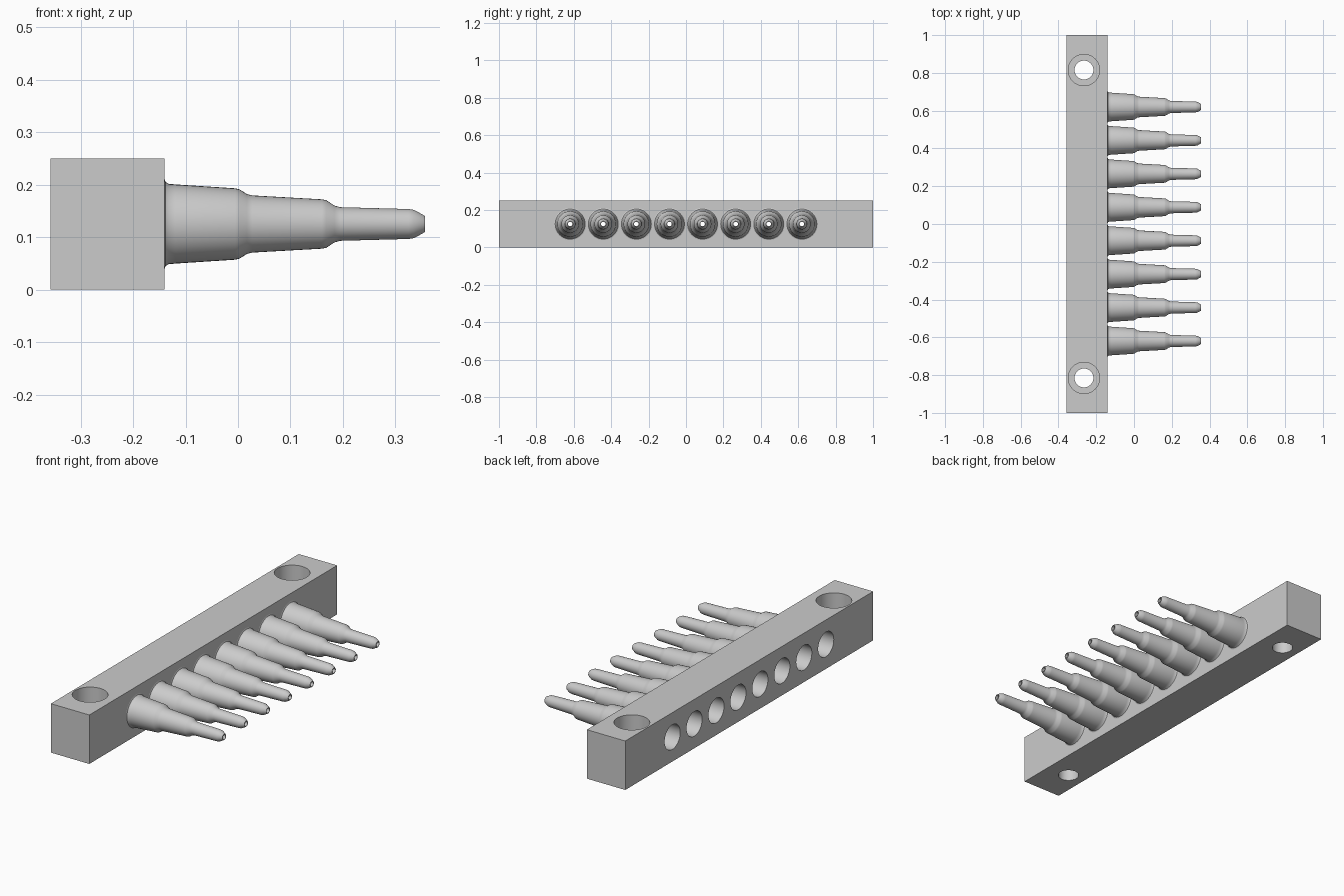
import bpy, bmesh, math
from mathutils import Matrix, Vector

cube = bpy.data.objects.get("Cube")
if cube:
    bpy.data.objects.remove(cube, do_unlink=True)

SEGMENTS = 40
X_BACK, X_FACE, HEIGHT = -0.357, -0.14, 0.25
MID_Z = HEIGHT / 2
PITCH = 0.177
BORE = 0.063
NOZZLE_YS = [(i - 3.5) * PITCH for i in range(8)]

grey = bpy.data.materials.new("light grey")
grey.use_nodes = True
colour = (0.6, 0.6, 0.6, 1)
grey.diffuse_color = colour
grey.node_tree.nodes["Principled BSDF"].inputs["Base Color"].default_value = colour


def lathe(bm, profile, matrix, caps=False):
    """Revolve (distance, radius) points about local z, then place with matrix."""
    rings = []
    for d, r in profile:
        rings.append([bm.verts.new(matrix @ Vector((
            r * math.cos(2 * math.pi * k / SEGMENTS),
            r * math.sin(2 * math.pi * k / SEGMENTS), d)))
            for k in range(SEGMENTS)])
    for a, b in zip(rings, rings[1:]):
        for k in range(SEGMENTS):
            n = (k + 1) % SEGMENTS
            bm.faces.new((a[k], a[n], b[n], b[k]))
    if caps:
        bm.faces.new(rings[0][::-1])
        bm.faces.new(rings[-1])


def finish(bm, name):
    bmesh.ops.recalc_face_normals(bm, faces=bm.faces)
    mesh = bpy.data.meshes.new(name)
    bm.to_mesh(mesh)
    bm.free()
    mesh.materials.append(grey)
    obj = bpy.data.objects.new(name, mesh)
    bpy.context.collection.objects.link(obj)
    return obj


def smooth(obj, degrees):
    bpy.ops.object.select_all(action="DESELECT")
    obj.select_set(True)
    bpy.context.view_layer.objects.active = obj
    bpy.ops.object.shade_smooth_by_angle(angle=math.radians(degrees))


def along_x(y):
    return Matrix.Translation((0, y, MID_Z)) @ Matrix.Rotation(math.pi / 2, 4, "Y")


# Solid manifold bar
bm = bmesh.new()
bmesh.ops.create_cube(bm, size=1, matrix=Matrix.Translation(
    ((X_BACK + X_FACE) / 2, 0, MID_Z)) @ Matrix.Diagonal((X_FACE - X_BACK, 2, HEIGHT, 1)))
bar = finish(bm, "manifold_bar")

# Cutter: counterbored mounting holes and the row of bores
bm = bmesh.new()
for y in (-0.815, 0.815):
    lathe(bm, [(-0.05, 0.05), (0.11, 0.05), (0.11, 0.083), (0.30, 0.083)],
          Matrix.Translation((-0.265, y, 0)), caps=True)
for y in NOZZLE_YS:
    lathe(bm, [(X_BACK - 0.05, BORE), (X_FACE + 0.05, BORE)], along_x(y), caps=True)
cutter = finish(bm, "hole_cutter")
cutter.hide_render = True

cut = bar.modifiers.new("holes", "BOOLEAN")
cut.operation = "DIFFERENCE"
cut.solver = "EXACT"
cut.object = cutter
bpy.context.view_layer.objects.active = bar
bpy.ops.object.modifier_apply(modifier=cut.name)
bpy.data.objects.remove(cutter, do_unlink=True)
smooth(bar, 30)

# Hollow stepped nozzles: outer skin to the tip, then back down the bore
outer = [(X_FACE, 0.086), (-0.138, 0.080), (-0.132, 0.0765), (-0.12, 0.0755),
         (-0.005, 0.068), (0.003, 0.066), (0.017, 0.057), (0.027, 0.0545),
         (0.160, 0.047), (0.168, 0.0455), (0.184, 0.035), (0.195, 0.032),
         (0.325, 0.0285), (0.335, 0.027), (0.352, 0.018), (0.356, 0.015)]
inner = [(0.356, 0.012), (0.195, 0.016), (0.168, 0.030), (0.027, 0.038),
         (0.0, 0.050), (X_FACE, BORE)]
for i, y in enumerate(NOZZLE_YS, 1):
    bm = bmesh.new()
    lathe(bm, outer + inner, along_x(y))
    smooth(finish(bm, f"nozzle_{i}"), 40)
